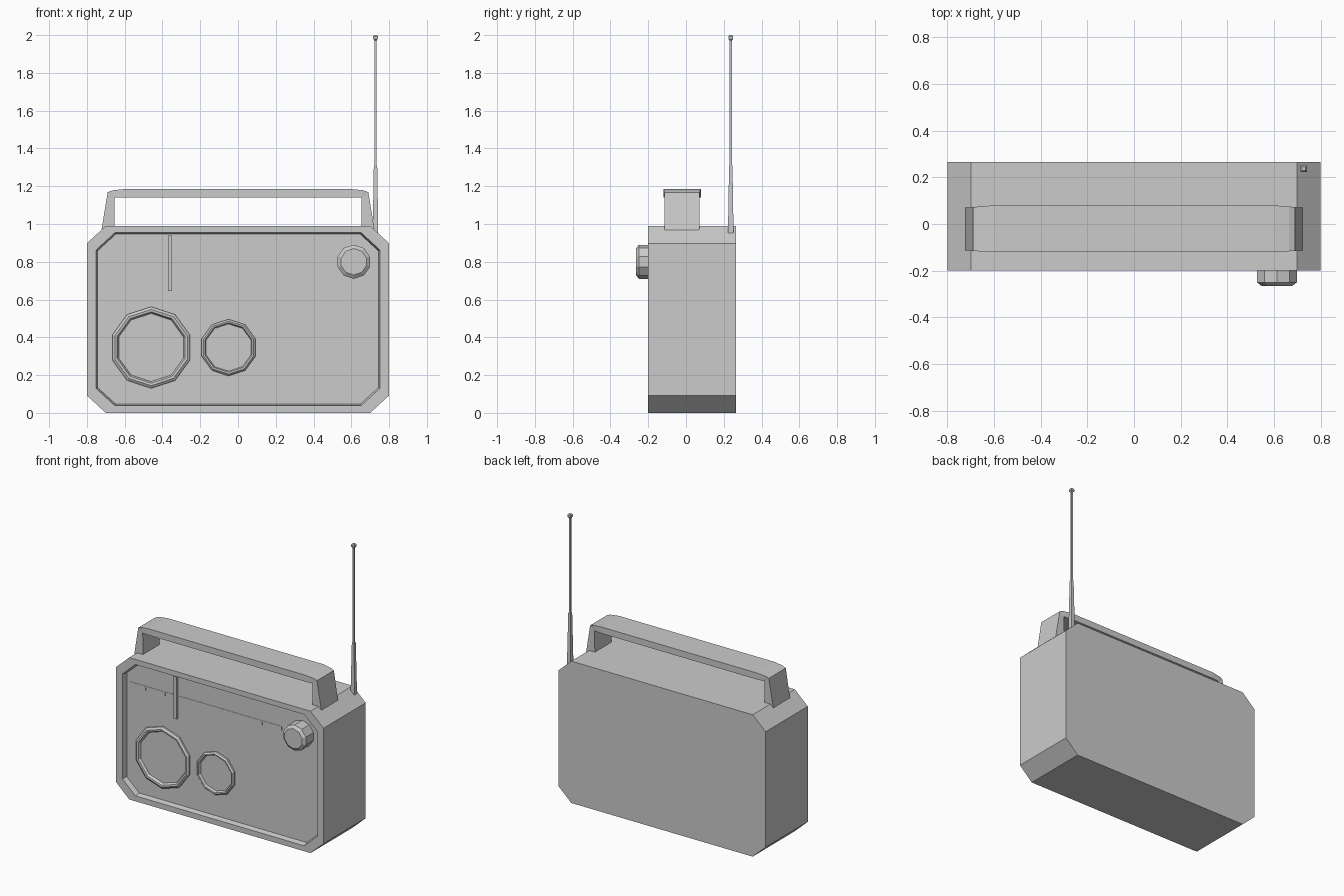
import bpy, bmesh, math

if "Cube" in bpy.data.objects:
    bpy.data.objects.remove(bpy.data.objects["Cube"])


def loft(name, rings):
    """Skin a list of equal-length point rings and cap both ends."""
    bm = bmesh.new()
    loops = [[bm.verts.new(p) for p in ring] for ring in rings]
    n = len(rings[0])
    for a, b in zip(loops, loops[1:]):
        for i in range(n):
            j = (i + 1) % n
            bm.faces.new((a[i], a[j], b[j], b[i]))
    bm.faces.new(loops[0])
    bm.faces.new(loops[-1][::-1])
    bmesh.ops.recalc_face_normals(bm, faces=bm.faces[:])
    mesh = bpy.data.meshes.new(name)
    bm.to_mesh(mesh)
    bm.free()
    obj = bpy.data.objects.new(name, mesh)
    bpy.context.collection.objects.link(obj)
    return obj


def box(name, x0, x1, y0, y1, z0, z1):
    return loft(name, [[(x0, y, z0), (x1, y, z0), (x1, y, z1), (x0, y, z1)]
                       for y in (y0, y1)])


def octagon(hx, z0, z1, cx, cz, y):
    """Rectangle with cut corners in the xz plane."""
    return [(x, y, z) for x, z in (
        (-hx + cx, z0), (hx - cx, z0), (hx, z0 + cz), (hx, z1 - cz),
        (hx - cx, z1), (-hx + cx, z1), (-hx, z1 - cz), (-hx, z0 + cz))]


def turned_y(name, x, z, profile, n=10):
    """Faceted turned part facing the front; profile holds (radius, y)."""
    step = 2 * math.pi / n
    return loft(name, [[(x + r * math.sin(i * step), y, z + r * math.cos(i * step))
                        for i in range(n)] for r, y in profile])


FRONT, PANEL, BACK = -0.2, -0.165, 0.265

# Case with the recessed front panel
loft("radio_case", [
    octagon(0.8, 0, 0.99, 0.1, 0.092, BACK),
    octagon(0.8, 0, 0.99, 0.1, 0.092, FRONT),
    octagon(0.752, 0.038, 0.954, 0.1, 0.092, FRONT),
    octagon(0.743, 0.046, 0.946, 0.096, 0.088, PANEL)])

# Speaker rims
for name, x, r in (("large_speaker", -0.46, 0.216), ("small_speaker", -0.05, 0.15)):
    w = 0.036 if r > 0.2 else 0.025
    turned_y(name, x, 0.346, [
        (r, PANEL + 0.01), (r, PANEL - 0.012), (r - w * 0.4, PANEL - 0.022),
        (r - w * 0.75, PANEL - 0.02), (r - w, PANEL - 0.003)])

# Tuning knob
turned_y("tuning_knob", 0.613, 0.8, [
    (0.09, PANEL + 0.01), (0.09, -0.25), (0.07, -0.265)])

# Tuning scale with ticks, and needle
box("scale_line", -0.72, 0.452, PANEL - 0.002, PANEL + 0.005, 0.797, 0.805)
for i in range(8):
    x = -0.6 + 0.15 * i
    box("scale_tick", x - 0.004, x + 0.004, PANEL - 0.002, PANEL + 0.005, 0.775, 0.8)
box("tuning_needle", -0.371, -0.349, PANEL - 0.015, PANEL + 0.005, 0.645, 0.94)

# Carrying handle: half path of (outer x, z, inner x, z, front y, back y), mirrored
half = [(0.724, 0.96, 0.655, 0.96, -0.113, 0.07),
        (0.69, 1.168, 0.655, 1.14, -0.115, 0.072),
        (0.665, 1.178, 0.65, 1.14, -0.117, 0.075),
        (0.6, 1.185, 0.6, 1.14, -0.12, 0.08)]
sections = [(1,) + p for p in half] + [(-1,) + p for p in reversed(half)]
loft("carrying_handle", [
    [(s * xo, y0, zo), (s * xo, y1, zo), (s * xi, y1, zi), (s * xi, y0, zi)]
    for s, xo, zo, xi, zi, y0, y1 in sections])

# Telescopic aerial with a tip, square in section
aerial = [(0.014, 0.945), (0.014, 1.0), (0.009, 1.31), (0.006, 1.31),
          (0.006, 1.972), (0.013, 1.98), (0.013, 1.993), (0.008, 2.0)]
loft("aerial", [[(0.728 + sx * r, 0.237 + sy * r, z)
                 for sx, sy in ((-1, -1), (1, -1), (1, 1), (-1, 1))]
                for r, z in aerial])
